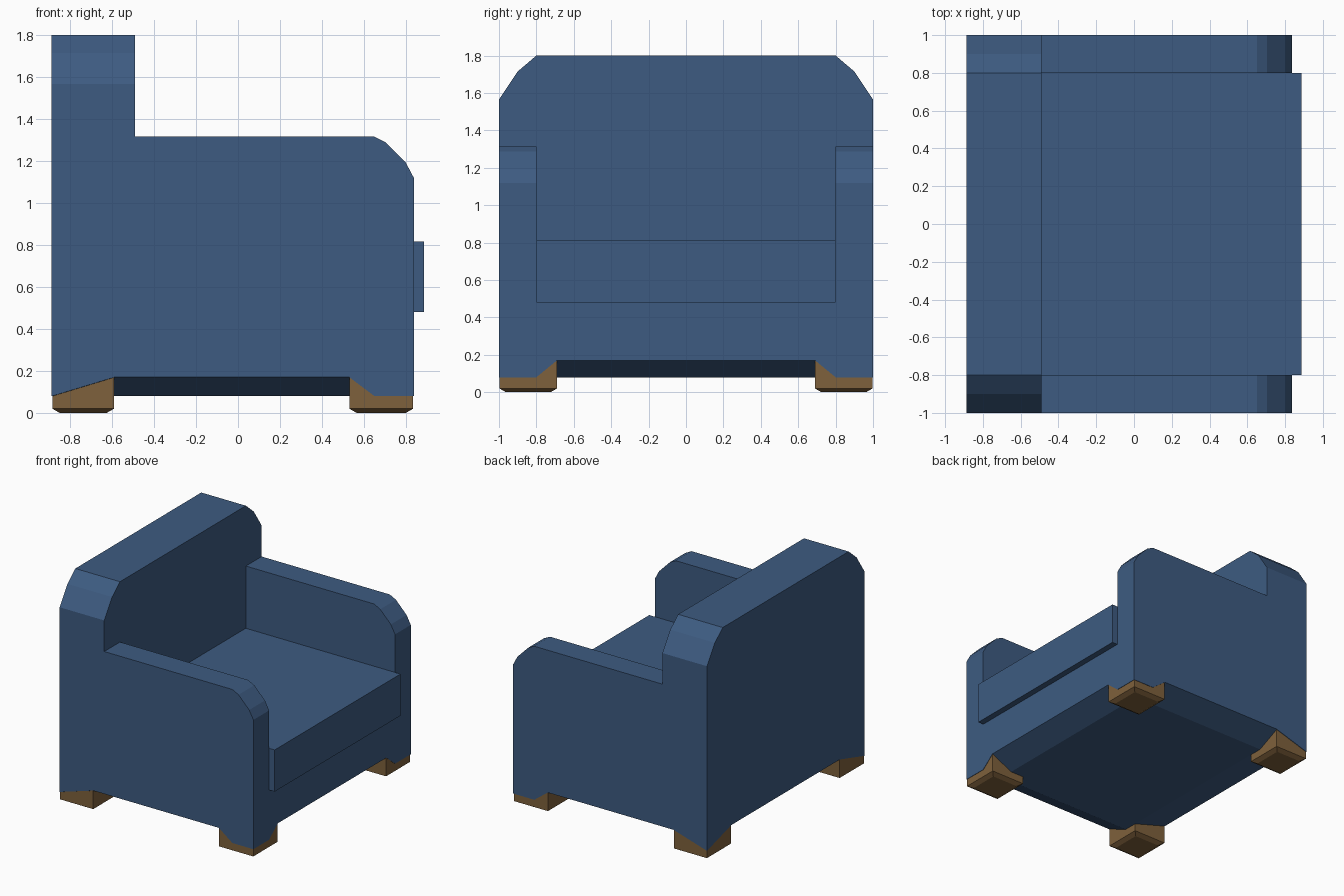
import bpy, bmesh
from itertools import product

if "Cube" in bpy.data.objects:
    bpy.data.objects.remove(bpy.data.objects["Cube"])


def material(name, rgb):
    m = bpy.data.materials.new(name)
    m.diffuse_color = (*rgb, 1)
    m.use_nodes = True
    m.node_tree.nodes["Principled BSDF"].inputs["Base Color"].default_value = m.diffuse_color
    return m


BLUE = material("blue fabric", (0.047, 0.105, 0.22))
BROWN = material("brown wood", (0.21, 0.12, 0.045))


def finish(bm, name, mat):
    bmesh.ops.recalc_face_normals(bm, faces=bm.faces)
    mesh = bpy.data.meshes.new(name)
    bm.to_mesh(mesh)
    bm.free()
    ob = bpy.data.objects.new(name, mesh)
    bpy.context.collection.objects.link(ob)
    mesh.materials.append(mat)
    return ob


def prism(name, points, move, mat=BLUE):
    """Extrude a flat outline along a vector."""
    bm = bmesh.new()
    face = bm.faces.new([bm.verts.new(p) for p in points])
    ext = bmesh.ops.extrude_face_region(bm, geom=[face])["geom"]
    bmesh.ops.translate(bm, vec=move, verts=[g for g in ext if isinstance(g, bmesh.types.BMVert)])
    return finish(bm, name, mat)


def hull(name, points, mat=BLUE):
    bm = bmesh.new()
    for p in points:
        bm.verts.new(p)
    res = bmesh.ops.convex_hull(bm, input=bm.verts[:])
    spare = {v for v in bm.verts if not v.link_faces}
    bmesh.ops.delete(bm, geom=list(spare), context='VERTS')
    bmesh.ops.dissolve_limit(bm, angle_limit=0.01, verts=bm.verts[:], edges=bm.edges[:])
    return finish(bm, name, mat)


def box(name, x, y, z, mat=BLUE):
    return hull(name, list(product(x, y, z)), mat)


def combine(ob, cutter, op):
    mod = ob.modifiers.new("cut", 'BOOLEAN')
    mod.operation, mod.solver, mod.object = op, 'EXACT', cutter
    bpy.context.view_layer.objects.active = ob
    bpy.ops.object.modifier_apply(modifier=mod.name)
    bpy.data.objects.remove(cutter)


# Body: side outline (back and arms) trimmed by the front outline of the back
side = [(-.887, .08), (.837, .08), (.837, 1.12), (.8, 1.19), (.705, 1.287),
        (.65, 1.315), (-.49, 1.315), (-.49, 1.9), (-.887, 1.9)]
body = prism("armchair_body", [(x, -1.1, z) for x, z in side], (0, 2.2, 0))
arch = [(1, 0), (1, 1.565), (.9, 1.715), (.8, 1.8)]
arch += [(-y, z) for y, z in reversed(arch)]
combine(body, prism("back_outline", [(-1.1, y, z) for y, z in arch], (2.2, 0, 0)), 'INTERSECT')
combine(body, box("seat_opening", (-.49, 1.1), (-.8, .8), (.6, 2.1)), 'DIFFERENCE')

# Sloped undercuts along the four bottom edges
XB, XF = -.887, .837
for s in (-1, 1):
    edge = [(-.59, s, .17), (.53, s, .17), (XB, s, .08), (.65, s, .08)]
    inner = [(-.59, s * .8, .08), (.65, s * .8, .08)]
    pts = edge + inner + [(x, s * 1.15, z) for x, y, z in edge]
    pts += [(x, y, -.1) for x, y, z in pts if z < .1]
    combine(body, hull("side_undercut", pts), 'DIFFERENCE')
for wall, out, low, in_x in ((XF, 1.0, .8, .65), (XB, -1.05, 1.0, -.59)):
    pts = []
    for s in (-1, 1):
        pts += [(x, s * .69, .17) for x in (wall, out)]
        pts += [(x, s * low, z) for x in (wall, out) for z in (.08, -.1)]
        pts += [(in_x, s * .8, z) for z in (.08, -.1)]
    combine(body, hull("end_undercut", pts), 'DIFFERENCE')

# Seat cushion, standing slightly proud of the front
box("seat_cushion", (-.5, .886), (-.799, .799), (.48, .815))

# Feet with a bevelled lower rim, a hair inside the fabric
for label, x0, x1 in (("back", XB + .003, -.59), ("front", .53, XF - .003)):
    for s, tag in ((-1, "right"), (1, "left")):
        pts = list(product((x0, x1), (s * .69, s * .997), (.02, .168)))
        pts += list(product((x0 + .035, x1 - .035), (s * .725, s * .962), (0,)))
        hull(f"{label}_{tag}_foot", pts, BROWN)
